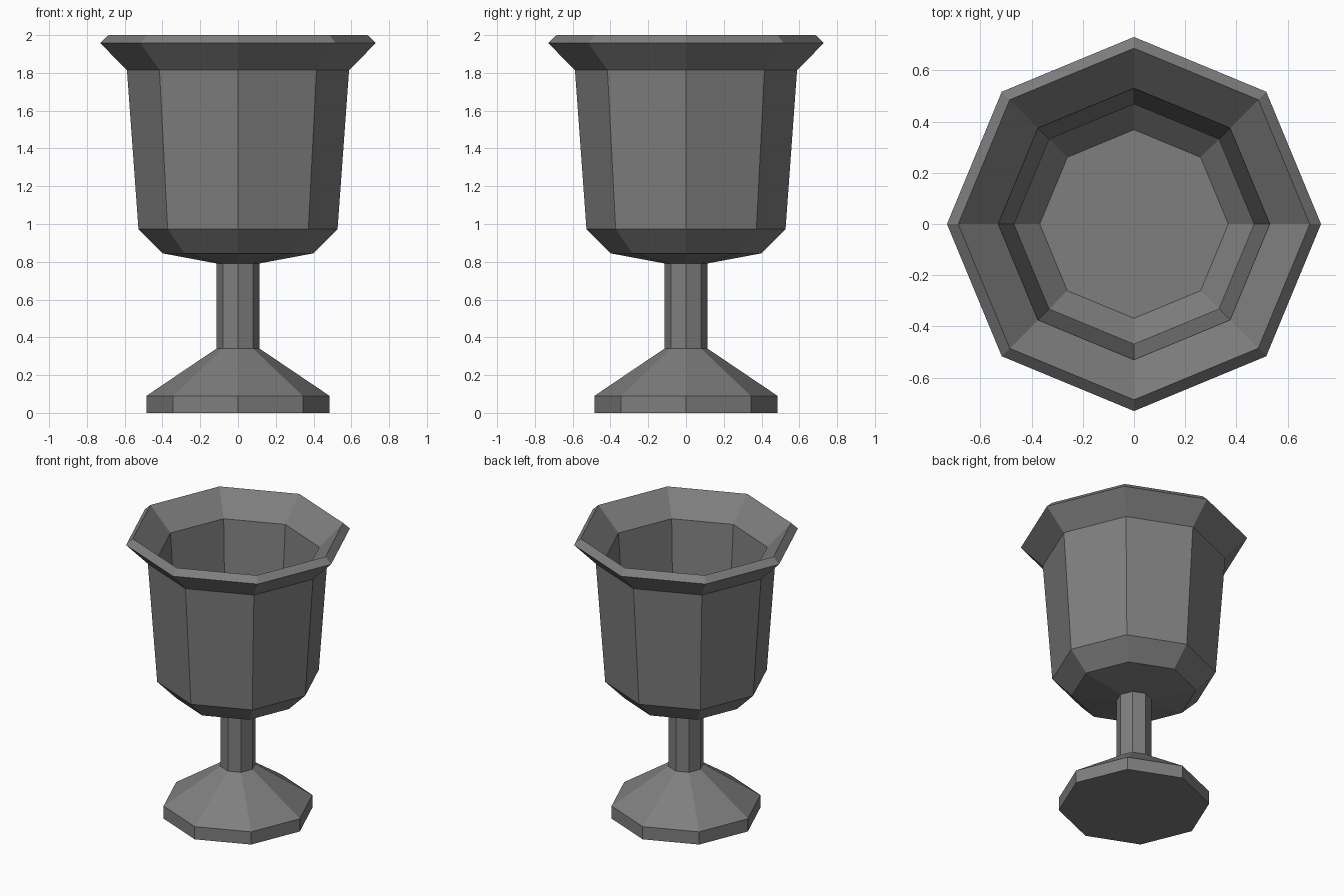
import bpy, bmesh
from math import cos, sin, tau

if "Cube" in bpy.data.objects:
    bpy.data.objects.remove(bpy.data.objects["Cube"])

SIDES = 8


def lathe(name, profile):
    """Spin a (radius, z) profile into a flat-faced solid with capped ends."""
    bm = bmesh.new()
    rings = [[bm.verts.new((r * cos(tau * i / SIDES), r * sin(tau * i / SIDES), z))
              for i in range(SIDES)] for r, z in profile]
    for low, high in zip(rings, rings[1:]):
        for i in range(SIDES):
            j = (i + 1) % SIDES
            bm.faces.new((low[i], low[j], high[j], high[i]))
    bm.faces.new(rings[0][::-1])
    bm.faces.new(rings[-1])
    bmesh.ops.recalc_face_normals(bm, faces=bm.faces)
    mesh = bpy.data.meshes.new(name)
    bm.to_mesh(mesh)
    bm.free()
    obj = bpy.data.objects.new(name, mesh)
    bpy.context.collection.objects.link(obj)
    return obj


# One continuous solid: foot, stem, bowl outside, flared lip, bowl inside
foot = [(0.485, 0), (0.485, 0.09)]
stem = [(0.113, 0.341), (0.113, 0.791)]
bowl_outside = [(0.40, 0.845), (0.527, 0.973), (0.588, 1.815)]
lip = [(0.73, 1.958), (0.686, 2.0)]
bowl_inside = [(0.53, 1.843), (0.469, 1.0), (0.368, 0.90)]
goblet = lathe("goblet", foot + stem + bowl_outside + lip + bowl_inside)

# Dark grey metal
dark_grey = bpy.data.materials.new("dark_grey")
dark_grey.diffuse_color = (0.21, 0.21, 0.21, 1)
dark_grey.use_nodes = True
dark_grey.node_tree.nodes["Principled BSDF"].inputs["Base Color"].default_value = dark_grey.diffuse_color
goblet.data.materials.append(dark_grey)
